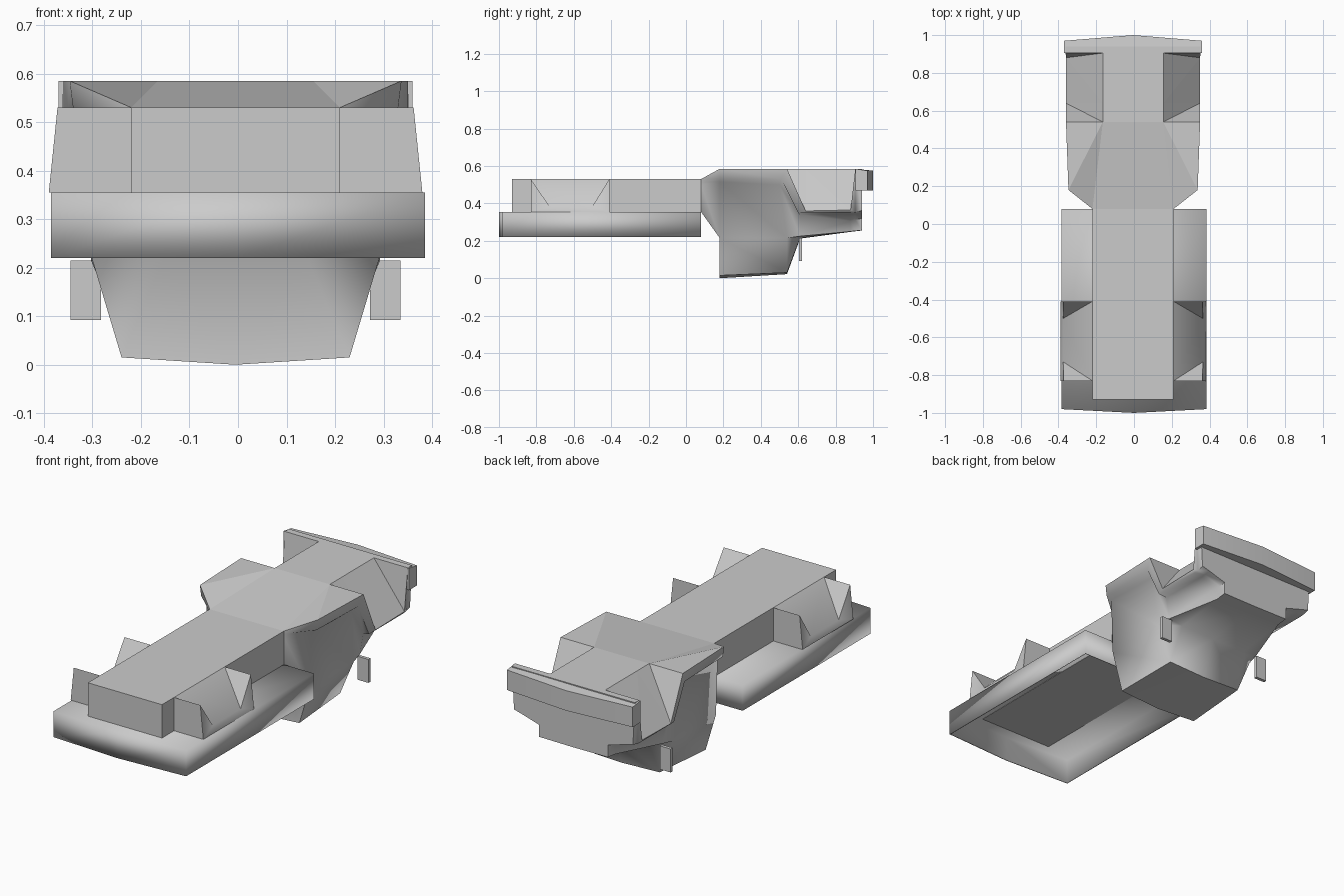
import bpy, bmesh, math

if "Cube" in bpy.data.objects:
    bpy.data.objects.remove(bpy.data.objects["Cube"])

GREY = (0.6, 0.6, 0.6, 1.0)
grey = bpy.data.materials.new("plain grey")
grey.use_nodes = True
grey.diffuse_color = GREY
grey.node_tree.nodes["Principled BSDF"].inputs["Base Color"].default_value = GREY

SHIFT = -0.005  # upper parts sit slightly off the centre line


def finish(name, bm, angle=30, shift=0.0):
    bmesh.ops.remove_doubles(bm, verts=bm.verts, dist=0.0005)
    bmesh.ops.recalc_face_normals(bm, faces=bm.faces)
    mesh = bpy.data.meshes.new(name)
    bm.to_mesh(mesh)
    bm.free()
    mesh.materials.append(grey)
    obj = bpy.data.objects.new(name, mesh)
    bpy.context.collection.objects.link(obj)
    obj.location.x = shift
    bpy.ops.object.select_all(action="DESELECT")
    obj.select_set(True)
    bpy.context.view_layer.objects.active = obj
    bpy.ops.object.shade_smooth_by_angle(angle=math.radians(angle))
    return obj


def prism(name, plan, z0, z1, bottom=True, angle=30, shift=0.0):
    bm = bmesh.new()
    low = [bm.verts.new((x, y, z0)) for x, y in plan]
    high = [bm.verts.new((x, y, z1)) for x, y in plan]
    n = len(plan)
    for i in range(n):
        j = (i + 1) % n
        bm.faces.new((low[i], low[j], high[j], high[i]))
    bm.faces.new(high)
    if bottom:
        bm.faces.new(low[::-1])
    return finish(name, bm, angle, shift)


def box_plan(x0, x1, y0, y1):
    return [(x0, y0), (x1, y0), (x1, y1), (x0, y1)]


# Front tray: a shallow shell, open underneath
tray = prism("front_tray",
             [(-.385, -.98), (0, -1), (.385, -.98), (.385, .08), (-.385, .08)],
             .22, .355, bottom=False, angle=95)
shell = tray.modifiers.new("thickness", "SOLIDIFY")
shell.thickness = .006
shell.offset = -1

# Long raised spine on the tray
prism("front_spine", box_plan(-.215, .215, -.93, .08), .35, .53, shift=SHIFT)

# Scooped arches on each side of the spine
for side, s in (("left", 1), ("right", -1)):
    bm = bmesh.new()
    ends = []
    for y, y_in in ((-.83, -.73), (-.41, -.50)):
        pts = [(.215, y, .355), (.385, y, .355), (.367, y, .53),
               (.215, y, .53), (.37, y_in, .385)]
        ends.append([bm.verts.new((s * x, py, z)) for x, py, z in pts])
    for a, b, c, d, e in ends:
        bm.faces.new((a, b, c, d))
        bm.faces.new((d, c, e))
        bm.faces.new((b, e, c))
    f, r = ends
    bm.faces.new((f[3], f[4], r[4], r[3]))
    bm.faces.new((f[1], r[1], r[4], f[4]))
    finish(side + "_front_arch", bm, shift=SHIFT)

# Rear hull: half sections as (x, z) or (x, z, own y), running
# keel, bilge, side, under deck, deck rim low, deck rim top, deck inner, deck centre
RIDGE = [(.16, .585, .54), (0, .585, .54)]
sections = [
    (.08, [(0, .355), (.11, .355), (.215, .355), (.215, .50), (.215, .515),
           (.215, .53), (.215, .53), (0, .53)]),
    (.18, [(0, .215), (.15, .215), (.295, .215), (.305, .515), (.335, .53),
           (.342, .585)] + RIDGE),
    (.18, [(0, 0), (.235, .015), (.295, .215), (.305, .515), (.335, .53),
           (.342, .585)] + RIDGE),
    (.54, [(0, .022), (.22, .03), (.298, .215), (.31, .50, .5), (.345, .53, .51),
           (.355, .585)] + RIDGE),
    (.61, [(0, .212), (.2, .215), (.285, .225), (.305, .34), (.345, .35, .6),
           (.355, .36, .64), (.16, .585, .64), (0, .585, .64)]),
    (.88, [(0, .248), (.2, .25), (.215, .305), (.3, .342), (.345, .35),
           (.355, .365), (.16, .585, .905), (0, .585, .905)]),
    (.905, [(0, .251), (.2, .253), (.205, .312), (.3, .345), (.345, .352),
            (.357, .585), (.16, .585), (0, .585)]),
    (.94, [(0, .255), (.2, .257), (.2, .32), (.3, .35), (.345, .362),
           (.357, .585), (.16, .585), (0, .585)]),
]
bm = bmesh.new()
for s in (1, -1):
    rings = [[bm.verts.new((s * p[0], p[2] if len(p) > 2 else y, p[1])) for p in pts]
             for y, pts in sections]
    for a, b in zip(rings, rings[1:]):
        for i in range(len(a) - 1):
            bm.faces.new((a[i], a[i + 1], b[i]))
            bm.faces.new((a[i + 1], b[i + 1], b[i]))
    bm.faces.new(rings[-1])
hull = finish("rear_hull", bm, angle=65, shift=SHIFT)
for poly in hull.data.polygons:  # crisp deck facets above the rounded hull
    if poly.normal.z > .5:
        poly.use_smooth = False

# Pointed lip across the stern
lip = prism("stern_lip",
            [(-.365, .905), (.365, .905), (.365, .97), (0, 1), (-.365, .97)],
            .47, .585, shift=SHIFT)
for v in lip.data.vertices:
    if v.co.z > .5 and v.co.y > .95:
        v.co.z = .575

# Small hanging plates beside the hull
for side, s in (("left", 1), ("right", -1)):
    x0, x1 = sorted((s * .277, s * .34))
    prism(side + "_hanging_plate", box_plan(x0, x1, .603, .62), .092, .215, shift=SHIFT)
